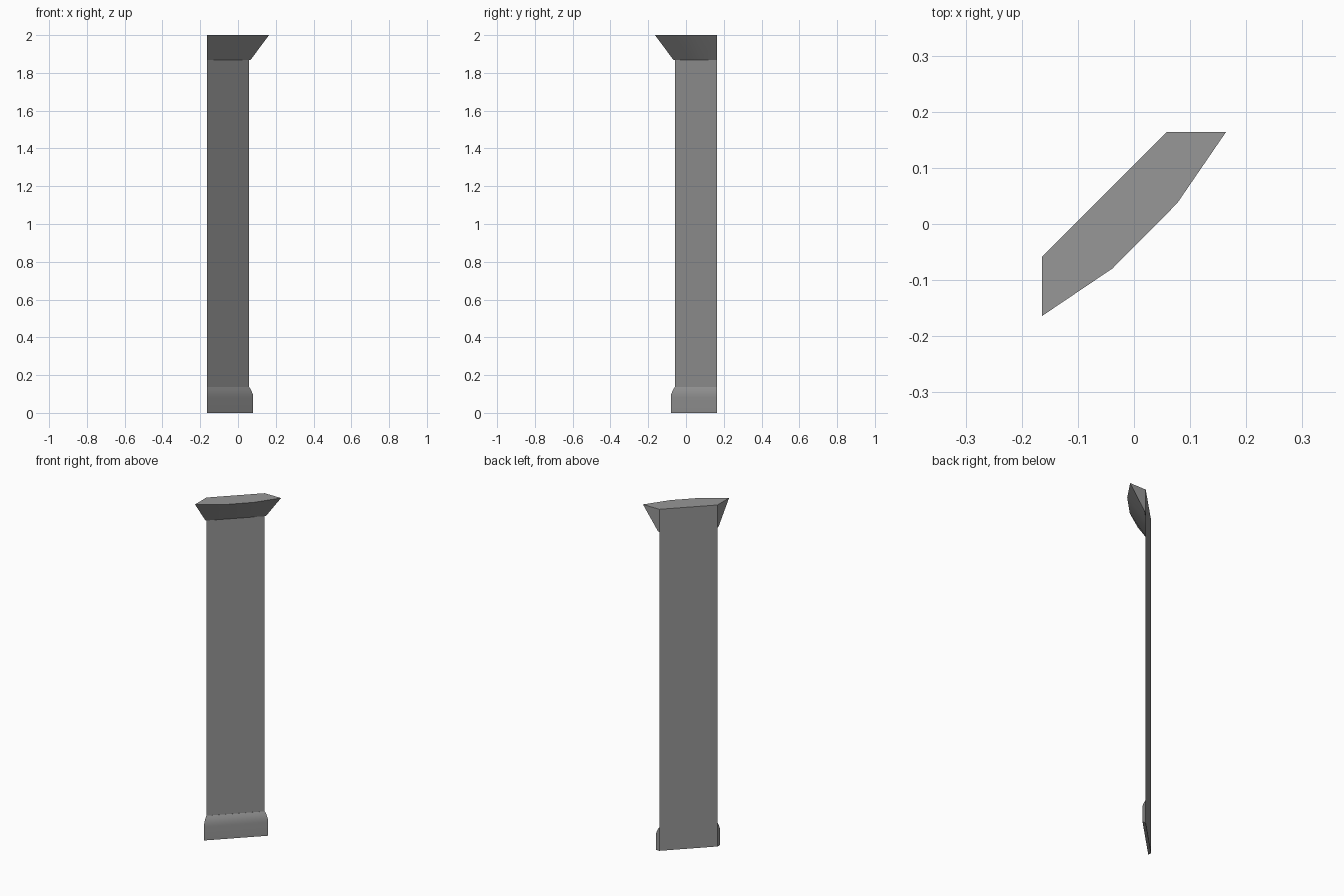
import bpy

cube = bpy.data.objects.get("Cube")
if cube:
    bpy.data.objects.remove(cube, do_unlink=True)

stone = bpy.data.materials.new("grey stone")
stone.use_nodes = True
colour = (0.31, 0.31, 0.31, 1)
stone.diffuse_color = colour
stone.node_tree.nodes["Principled BSDF"].inputs["Base Color"].default_value = colour

# The pilaster spans a corner diagonally between two walls
WALL = 0.164
INNER = 0.058
LEFT_END = (-WALL, -INNER)
RIGHT_END = (INNER, WALL)
HEIGHT = 2.0


def make_object(name, verts, faces):
    mesh = bpy.data.meshes.new(name)
    mesh.from_pydata(verts, [], faces)
    mesh.materials.append(stone)
    obj = bpy.data.objects.new(name, mesh)
    bpy.context.collection.objects.link(obj)
    bpy.ops.object.select_all(action='DESELECT')
    obj.select_set(True)
    bpy.context.view_layer.objects.active = obj
    bpy.ops.object.shade_smooth_by_angle()
    return obj


def loft(name, rings):
    """Skin (z, front outline) rings, open where they meet the shaft."""
    verts, faces = [], []
    for z, front in rings:
        verts += [(x, y, z) for x, y in [LEFT_END, *front, RIGHT_END]]
    n = len(verts) // len(rings)
    for r in range(len(rings) - 1):
        for i in range(n - 1):
            a = r * n + i
            faces.append((a, a + 1, a + n + 1, a + n))
    faces.append(tuple(reversed(range(n))))
    faces.append(tuple(range(len(verts) - n, len(verts))))
    return make_object(name, verts, faces)


def straight_front(offset, steps):
    """Front edge parallel to the shaft, moved out along both walls."""
    x0, y0 = -WALL, -INNER - offset
    run = WALL + INNER + offset
    return [(x0 + run * t, y0 + run * t) for t in steps]


# Shaft: one flat panel over the full height
make_object("shaft",
            [(*LEFT_END, 0), (*RIGHT_END, 0), (*RIGHT_END, HEIGHT), (*LEFT_END, HEIGHT)],
            [(0, 1, 2, 3)])

# Base: shallow plinth with a rounded upper edge
profile = [(0, 0.022), (0.08, 0.022), (0.1, 0.02), (0.12, 0.012), (0.137, 0.001)]
loft("base", [(z, straight_front(d, (0, 1))) for z, d in profile])

# Capital: flares from a straight lower edge to a bowed top edge
bowed = [(-WALL, -WALL), (-0.038, -0.079), (0.077, 0.037), (WALL, WALL)]
loft("capital", [(1.868, straight_front(0.008, (0, 0.35, 0.65, 1))), (HEIGHT, bowed)])
